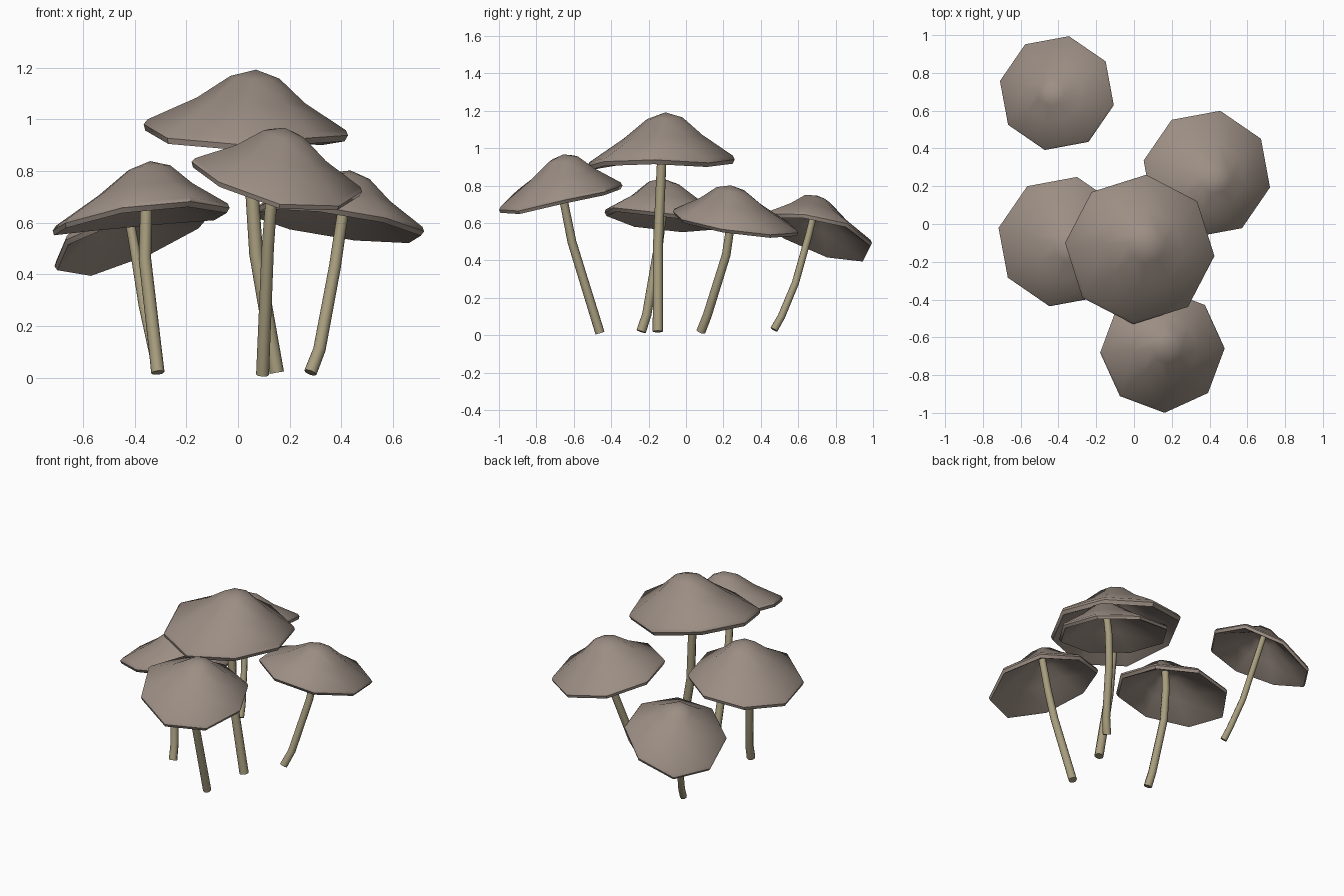
import bpy, bmesh, math
from mathutils import Vector

if "Cube" in bpy.data.objects:
    bpy.data.objects.remove(bpy.data.objects["Cube"])


def material(name, color):
    m = bpy.data.materials.new(name)
    m.diffuse_color = (*color, 1)
    m.use_nodes = True
    m.node_tree.nodes["Principled BSDF"].inputs["Base Color"].default_value = m.diffuse_color
    return m


CAP = material("grey brown cap", (0.33, 0.27, 0.23))
STEM = material("pale olive stem", (0.39, 0.34, 0.21))

# cap cross-section: (radius fraction, height fraction), apex over lip to hollow underside
PROFILE = [(0.24, 0.88), (0.53, 0.51), (0.97, 0.09), (1.0, 0.01),
           (0.975, -0.08), (0.92, -0.04), (0.52, 0.34), (0.22, 0.66)]


def finish(name, bm, mat, angle):
    bmesh.ops.recalc_face_normals(bm, faces=bm.faces)
    me = bpy.data.meshes.new(name)
    bm.to_mesh(me)
    bm.free()
    me.materials.append(mat)
    for p in me.polygons:
        p.use_smooth = True
    me.set_sharp_from_angle(angle=math.radians(angle))
    ob = bpy.data.objects.new(name, me)
    bpy.context.collection.objects.link(ob)


def bridge(bm, rings):
    n = len(rings[0])
    for a, b in zip(rings, rings[1:]):
        for i in range(n):
            j = (i + 1) % n
            bm.faces.new((a[i], a[j], b[j], b[i]))


def cap(name, centre, radius, slope, apex, wave, phase, turn):
    """Eight-sided bell: sloped rim plane with a slight saddle wave, leaning axis."""
    bm = bmesh.new()
    c, axis = Vector(centre), Vector(apex) - Vector(centre)
    rings = []
    for rf, hf in PROFILE:
        ring = []
        for i in range(8):
            a = math.radians(turn + 45 * i)
            x, y = radius * rf * math.cos(a), radius * rf * math.sin(a)
            z = slope[0] * x + slope[1] * y + wave * rf ** 2 * math.cos(2 * (a - math.radians(phase)))
            ring.append(bm.verts.new(c + Vector((x, y, z)) + axis * hf))
        rings.append(ring)
    bridge(bm, rings)
    for ring, h in ((rings[0], 1.0), (rings[-1], 0.73)):
        tip = bm.verts.new(c + axis * h)
        for i in range(8):
            bm.faces.new((ring[i], ring[(i + 1) % 8], tip))
    finish(name, bm, CAP, 42)
    return c + axis * 0.82


def stem(name, points, r0, r1):
    """Eight-sided bent tube through the points."""
    bm = bmesh.new()
    pts = [Vector(p) for p in points]
    rings = []
    for k, p in enumerate(pts):
        d = (pts[min(k + 1, len(pts) - 1)] - pts[max(k - 1, 0)]).normalized()
        u = d.cross(Vector((0, 1, 0))).normalized()
        v = d.cross(u)
        r = r0 + (r1 - r0) * k / (len(pts) - 1)
        rings.append([bm.verts.new(p + r * (u * math.cos(t) + v * math.sin(t)))
                      for t in (math.pi / 4 * i for i in range(8))])
    bridge(bm, rings)
    bm.faces.new(rings[0])
    bm.faces.new(rings[-1])
    finish(name, bm, STEM, 60)


def mushroom(name, centre, radius, slope, apex, path, r, wave=0, phase=0, turn=-12):
    top = cap(name + "_cap", centre, radius, slope, apex, wave, phase, turn)
    stem(name + "_stem", path + [top], r, r * 0.85)


# rim centre, rim radius, rim slope, apex, stem path up to the cap, stem radius
mushroom("tall", (0.03, -0.135, 0.938), 0.397, (-0.05, 0.05), (0.07, -0.11, 1.192),
         [(0.15, -0.15, 0.02), (0.07, -0.15, 0.48), (0.04, -0.13, 0.93)],
         0.028, wave=0.025, phase=-25, turn=-5)
mushroom("front", (0.15, -0.67, 0.755), 0.33, (-0.18, 0.19), (0.18, -0.655, 0.967),
         [(0.095, -0.46, 0.012), (0.115, -0.61, 0.50), (0.13, -0.65, 0.70)],
         0.025, wave=0.022, phase=10, turn=2)
mushroom("left", (-0.375, -0.093, 0.622), 0.35, (0.11, -0.09), (-0.34, -0.125, 0.838),
         [(-0.31, -0.24, 0.02), (-0.32, -0.21, 0.11), (-0.36, -0.15, 0.46), (-0.355, -0.125, 0.66)],
         0.026, wave=0.015, phase=100)
mushroom("right", (0.385, 0.265, 0.603), 0.342, (-0.145, -0.14), (0.435, 0.24, 0.802),
         [(0.28, 0.08, 0.02), (0.315, 0.115, 0.11), (0.375, 0.215, 0.43), (0.40, 0.24, 0.60)], 0.025)
mushroom("back", (-0.408, 0.693, 0.545), 0.308, (0.30, -0.27), (-0.445, 0.70, 0.747),
         [(-0.31, 0.47, 0.03), (-0.325, 0.51, 0.10), (-0.365, 0.585, 0.28), (-0.405, 0.655, 0.53)],
         0.021, wave=0.02, phase=45)
